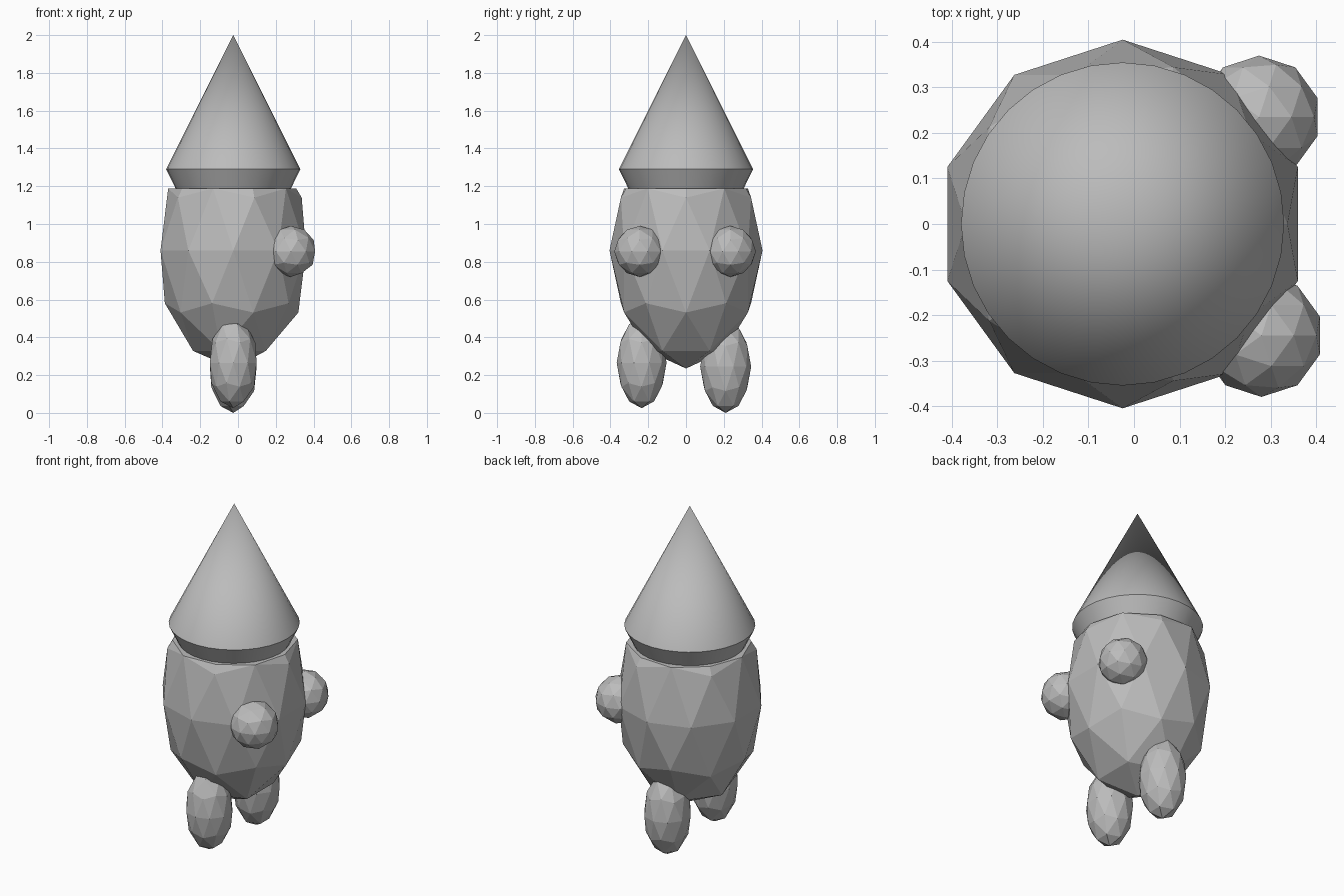
import bpy, bmesh, math
from mathutils import Matrix, Vector

default_cube = bpy.data.objects.get("Cube")
if default_cube:
    bpy.data.objects.remove(default_cube, do_unlink=True)

grey = bpy.data.materials.new("plain_grey")
grey.use_nodes = True
colour = (0.5, 0.5, 0.5, 1)
grey.diffuse_color = colour
grey.node_tree.nodes["Principled BSDF"].inputs["Base Color"].default_value = colour


def add_object(name, bm, smooth=False):
    mesh = bpy.data.meshes.new(name)
    bmesh.ops.recalc_face_normals(bm, faces=bm.faces)
    for face in bm.faces:
        face.smooth = smooth
    bm.to_mesh(mesh)
    bm.free()
    mesh.materials.append(grey)
    obj = bpy.data.objects.new(name, mesh)
    bpy.context.collection.objects.link(obj)
    return obj


def faceted_ball(centre, radii):
    bm = bmesh.new()
    bmesh.ops.create_icosphere(bm, subdivisions=2, radius=1)
    bmesh.ops.transform(bm, verts=bm.verts,
                        matrix=Matrix.Translation(centre) @ Matrix.Diagonal((*radii, 1)))
    return bm


AXIS_X = -0.025
NECK_Z = 1.187

# Body: stretched faceted ball with its top sliced flat
bm = faceted_ball((AXIS_X, 0, 0.86), (0.405, 0.405, 0.625))
bmesh.ops.bisect_plane(bm, geom=bm.verts[:] + bm.edges[:] + bm.faces[:],
                       plane_co=Vector((0, 0, NECK_Z)), plane_no=Vector((0, 0, 1)),
                       clear_outer=True)
bmesh.ops.holes_fill(bm, edges=[e for e in bm.edges if e.is_boundary], sides=0)
add_object("body", bm)

# Eyes and feet, one at each side
add_object("right_eye", faceted_ball((0.28, -0.245, 0.855), (0.135,) * 3))
add_object("left_eye", faceted_ball((0.275, 0.235, 0.855), (0.135,) * 3))
add_object("right_foot", faceted_ball((AXIS_X, -0.235, 0.265), (0.13, 0.132, 0.24)))
add_object("left_foot", faceted_ball((AXIS_X, 0.21, 0.245), (0.13, 0.135, 0.245)))

# Pointed hat: tall cone above an inward-tapering rim
bm = bmesh.new()
for low, high, z_low, z_high in ((0.355, 0, 1.29, 2), (0.3, 0.355, NECK_Z - 0.01, 1.29)):
    bmesh.ops.create_cone(bm, cap_ends=False, segments=32, radius1=low, radius2=high,
                          depth=z_high - z_low,
                          matrix=Matrix.Translation((AXIS_X, 0, (z_low + z_high) / 2)))
bmesh.ops.remove_doubles(bm, verts=bm.verts, dist=0.0005)
bmesh.ops.holes_fill(bm, edges=[e for e in bm.edges if e.is_boundary], sides=0)
hat = add_object("hat", bm, smooth=True)
bpy.ops.object.select_all(action="DESELECT")
hat.select_set(True)
bpy.context.view_layer.objects.active = hat
bpy.ops.object.shade_smooth_by_angle(angle=math.radians(30))
